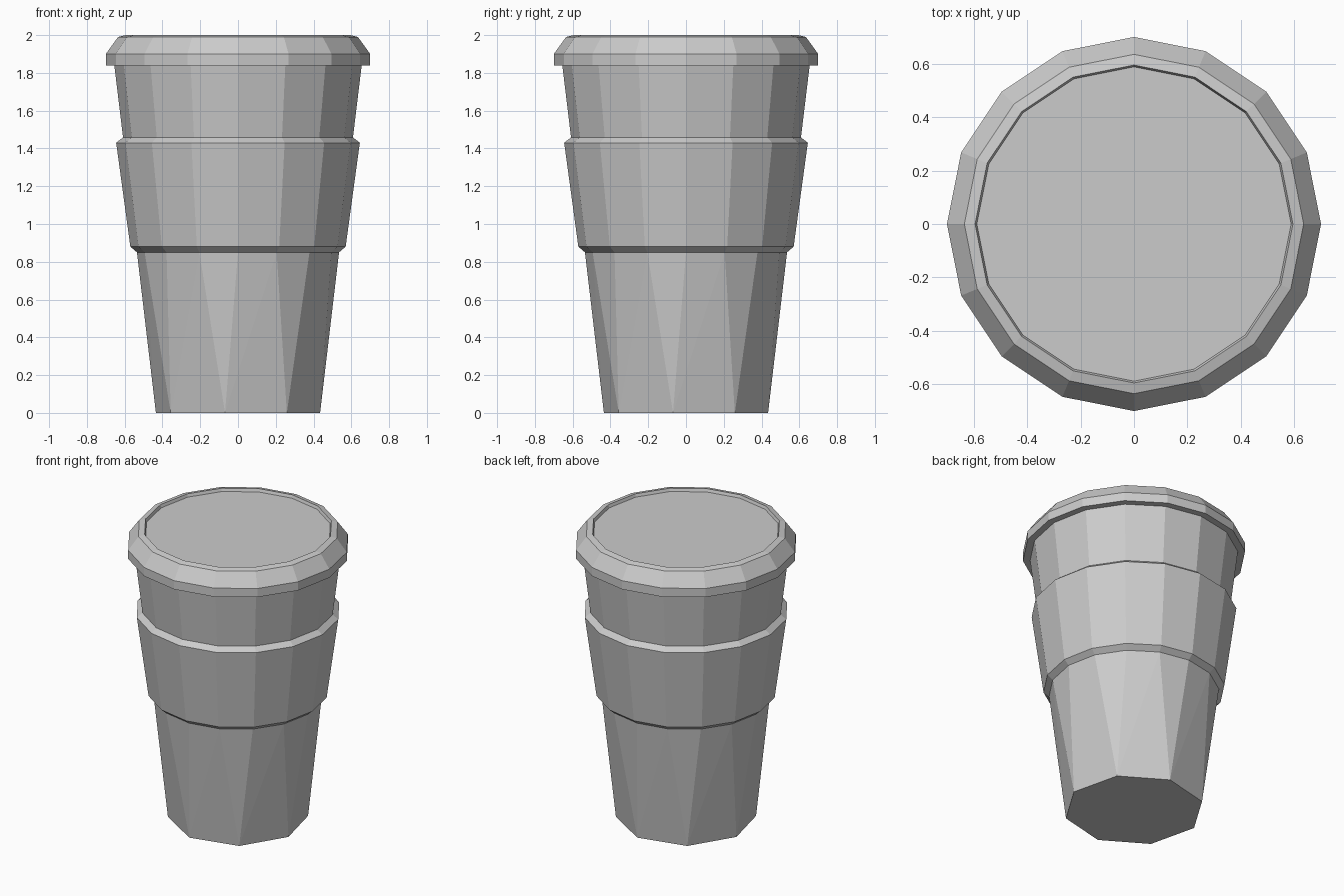
import bpy
import bmesh
from math import cos, sin, radians, tau

SIDES = 16

default_cube = bpy.data.objects.get("Cube")
if default_cube:
    bpy.data.objects.remove(default_cube, do_unlink=True)

grey = bpy.data.materials.new("plain_grey")
grey.use_nodes = True
grey.diffuse_color = (0.6, 0.6, 0.6, 1)
grey.node_tree.nodes["Principled BSDF"].inputs["Base Color"].default_value = (0.6, 0.6, 0.6, 1)


def ring(bm, radius, z, sides=SIDES, turn=0.0):
    """Add a horizontal ring of vertices."""
    return [bm.verts.new((radius * cos(turn + tau * i / sides),
                          radius * sin(turn + tau * i / sides), z))
            for i in range(sides)]


def bridge(bm, low, high):
    """Join two rings of equal count with quads."""
    n = len(low)
    for i in range(n):
        j = (i + 1) % n
        bm.faces.new((low[i], low[j], high[j], high[i]))


def finish(bm, name):
    bmesh.ops.recalc_face_normals(bm, faces=bm.faces)
    mesh = bpy.data.meshes.new(name)
    bm.to_mesh(mesh)
    bm.free()
    mesh.materials.append(grey)
    obj = bpy.data.objects.new(name, mesh)
    bpy.context.collection.objects.link(obj)
    return obj


def lathe(name, profile, closed=False):
    """Faceted turned part from (radius, height) points."""
    bm = bmesh.new()
    rings = [ring(bm, r, z) for r, z in profile]
    for low, high in zip(rings, rings[1:]):
        bridge(bm, low, high)
    if closed:
        bridge(bm, rings[-1], rings[0])
    else:
        bm.faces.new(rings[0])
        bm.faces.new(rings[-1])
    return finish(bm, name)


# Cup body: eight-sided foot fanning out to sixteen sides under the sleeve
bm = bmesh.new()
foot = ring(bm, 0.44, 0, SIDES // 2, radians(-9))
waist = ring(bm, 0.535, 0.85)
mouth = ring(bm, 0.656, 1.85)
bm.faces.new(foot)
bm.faces.new(mouth)
bridge(bm, waist, mouth)
for k, corner in enumerate(foot):
    before, middle, after = (waist[(2 * k + d) % SIDES] for d in (-1, 0, 1))
    bm.faces.new((corner, middle, before))
    bm.faces.new((corner, after, middle))
    bm.faces.new((corner, foot[(k + 1) % len(foot)], after))
finish(bm, "cup_body")

# Sleeve: chamfered band around the middle
lathe("sleeve", [(0.535, 0.85), (0.57, 0.88), (0.645, 1.43), (0.607, 1.46)], closed=True)

# Lid: straight skirt, sloping shoulder, narrow rim and shallow recessed top
lathe("lid", [(0.64, 1.84), (0.7, 1.84), (0.7, 1.9), (0.635, 1.99),
              (0.595, 2.0), (0.588, 1.98)])
